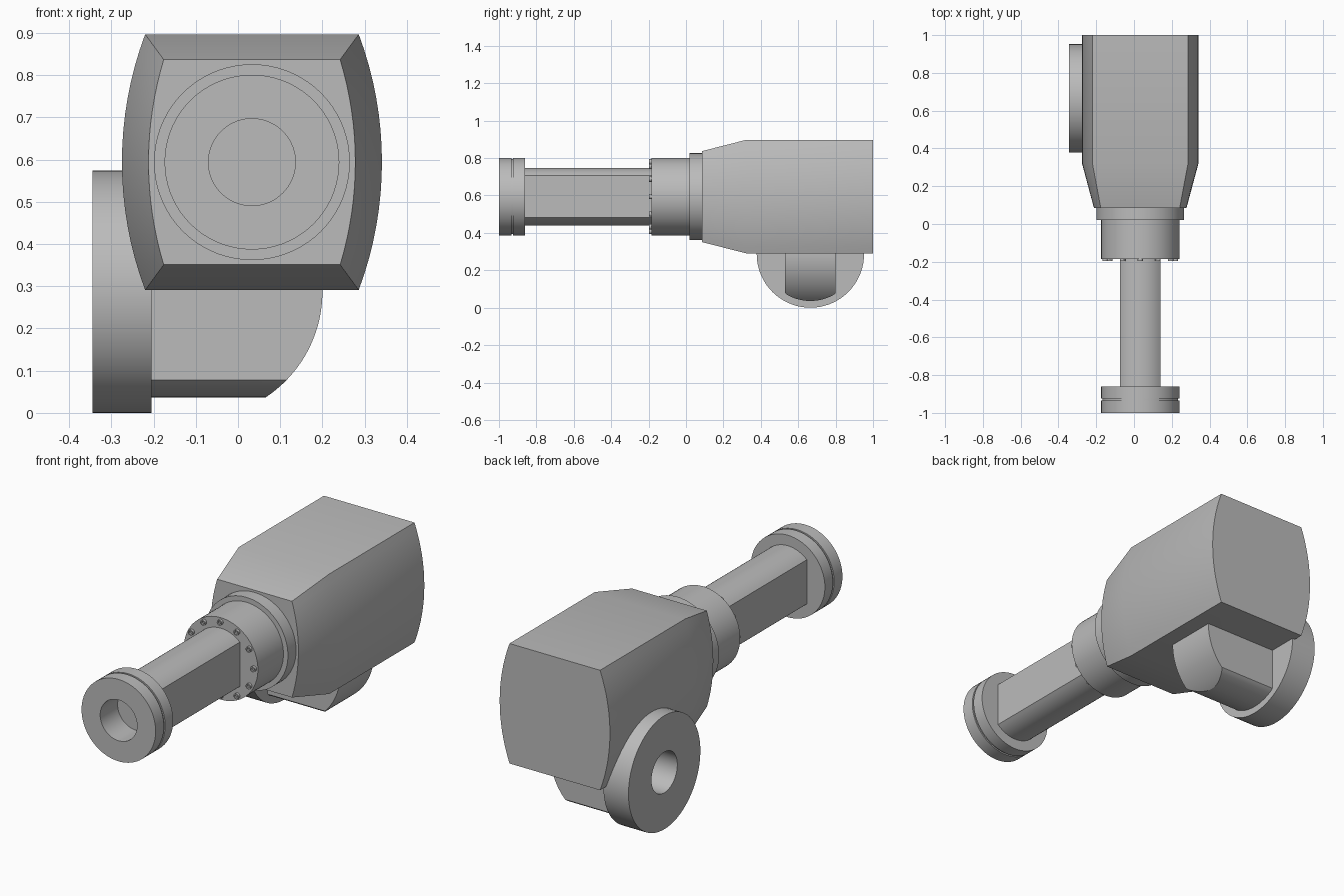
import bpy
import bmesh
from math import sin, cos, pi, sqrt, asin, radians

cube = bpy.data.objects.get("Cube")
if cube:
    bpy.data.objects.remove(cube, do_unlink=True)

grey = bpy.data.materials.new("plain grey")
grey.use_nodes = True
grey.diffuse_color = (0.5, 0.5, 0.5, 1)
grey.node_tree.nodes["Principled BSDF"].inputs["Base Color"].default_value = (0.5, 0.5, 0.5, 1)

AX, AZ = 0.033, 0.594      # main axis, along y
PY, PZ = 0.665, 0.287      # side axis, along x


def loft(name, rings, closed=False):
    """Bridge rings of points; cap the ends, or join last to first."""
    bm = bmesh.new()
    rows = [[bm.verts.new(p) for p in ring] for ring in rings]
    n = len(rows[0])
    pairs = list(zip(rows, rows[1:]))
    if closed:
        pairs.append((rows[-1], rows[0]))
    else:
        bm.faces.new(rows[0])
        bm.faces.new(rows[-1])
    for a, b in pairs:
        for i in range(n):
            j = (i + 1) % n
            bm.faces.new((a[i], a[j], b[j], b[i]))
    bmesh.ops.recalc_face_normals(bm, faces=bm.faces)
    mesh = bpy.data.meshes.new(name)
    bm.to_mesh(mesh)
    bm.free()
    mesh.materials.append(grey)
    obj = bpy.data.objects.new(name, mesh)
    bpy.context.collection.objects.link(obj)
    return obj


def turned(name, profile, axis="y", centre=(AX, AZ), closed=False, sides=72):
    """Turn (radius, distance along axis) pairs around a horizontal axis."""
    u, v = centre
    rings = []
    for r, d in profile:
        ring = []
        for i in range(sides):
            a = 2 * pi * i / sides
            p, q = u + r * cos(a), v + r * sin(a)
            ring.append((p, d, q) if axis == "y" else (d, p, q))
        rings.append(ring)
    return loft(name, rings, closed)


def smooth(obj):
    bpy.ops.object.select_all(action="DESELECT")
    obj.select_set(True)
    bpy.context.view_layer.objects.active = obj
    bpy.ops.object.shade_smooth_by_angle(angle=radians(25))


# Housing: flat top and bottom, bowed sides, tapered nose
def housing_ring(y, corner, bulge, half_height, steps=16):
    ring = []
    rise = bulge - corner
    radius = (half_height ** 2 + rise ** 2) / (2 * rise)
    for side in (1, -1):
        for i in range(steps + 1):
            z = side * half_height * (2 * i / steps - 1)
            x = bulge - radius + sqrt(radius ** 2 - z ** 2)
            ring.append((AX + side * x, y, AZ + z))
    return ring


housing = loft("housing", [
    housing_ring(0.085, 0.209, 0.245, 0.243),
    housing_ring(0.32, 0.253, 0.308, 0.303),
    housing_ring(1.0, 0.253, 0.308, 0.303)])

# Side bore cut into the housing
cutter = turned("bore_cutter", [(0.103, -0.5), (0.103, -0.205)], "x", (PY, PZ))
cutter.hide_render = True
cut = housing.modifiers.new("side_bore", "BOOLEAN")
cut.operation = "DIFFERENCE"
cut.solver = "EXACT"
cut.object = cutter
bpy.context.view_layer.objects.active = housing
bpy.ops.object.modifier_apply(modifier=cut.name)
bpy.data.objects.remove(cutter, do_unlink=True)
smooth(housing)

# Collar stack in front of the housing
smooth(turned("collar_flange", [(0.232, 0.02), (0.232, 0.09)]))
smooth(turned("collar", [(0.207, -0.184), (0.207, 0.03)]))

# Shaft: a round bar with two flats
R, FLAT = 0.154, 0.106
edge = asin(FLAT / R)
section = []
for side in (1, -1):
    for i in range(17):
        a = edge * (1 - i / 8)
        section.append((AX + side * R * sin(a), AZ + side * R * cos(a)))
smooth(loft("shaft", [[(x, y, z) for x, z in section] for y in (-0.861, -0.18)]))

# End flange with a groove and a bore
smooth(turned("end_flange", [
    (0.103, -1), (0.207, -1), (0.207, -0.934), (0.2, -0.934),
    (0.2, -0.924), (0.207, -0.924), (0.207, -0.86), (0.103, -0.86)], closed=True))

# Ring of socket-head bolts on the collar face
for i in range(12):
    a = i * pi / 6
    spot = (AX + 0.186 * cos(a), AZ + 0.186 * sin(a))
    smooth(turned("collar_bolt", [(0.014, -0.182), (0.014, -0.197), (0.008, -0.197),
                                  (0.008, -0.188)], centre=spot, sides=16))

# Side flange ring
smooth(turned("side_flange", [(0.103, -0.345), (0.287, -0.345),
                              (0.287, -0.205), (0.103, -0.205)],
              "x", (PY, PZ), closed=True))

# Side boss: a flattened bar with a rounded far end
BOSS, WIDE, END = 0.251, 0.135, 0.3
rows = []
for i in range(49):
    dz = -BOSS * cos(pi * i / 48)
    w = max(min(WIDE, sqrt(max(BOSS ** 2 - dz ** 2, 0))), 0.001)
    x = sqrt(END ** 2 - dz ** 2) - 0.1
    z = PZ + dz
    rows.append([(-0.206, PY - w, z), (x, PY - w, z), (x, PY + w, z), (-0.206, PY + w, z)])
smooth(loft("side_boss", rows))
